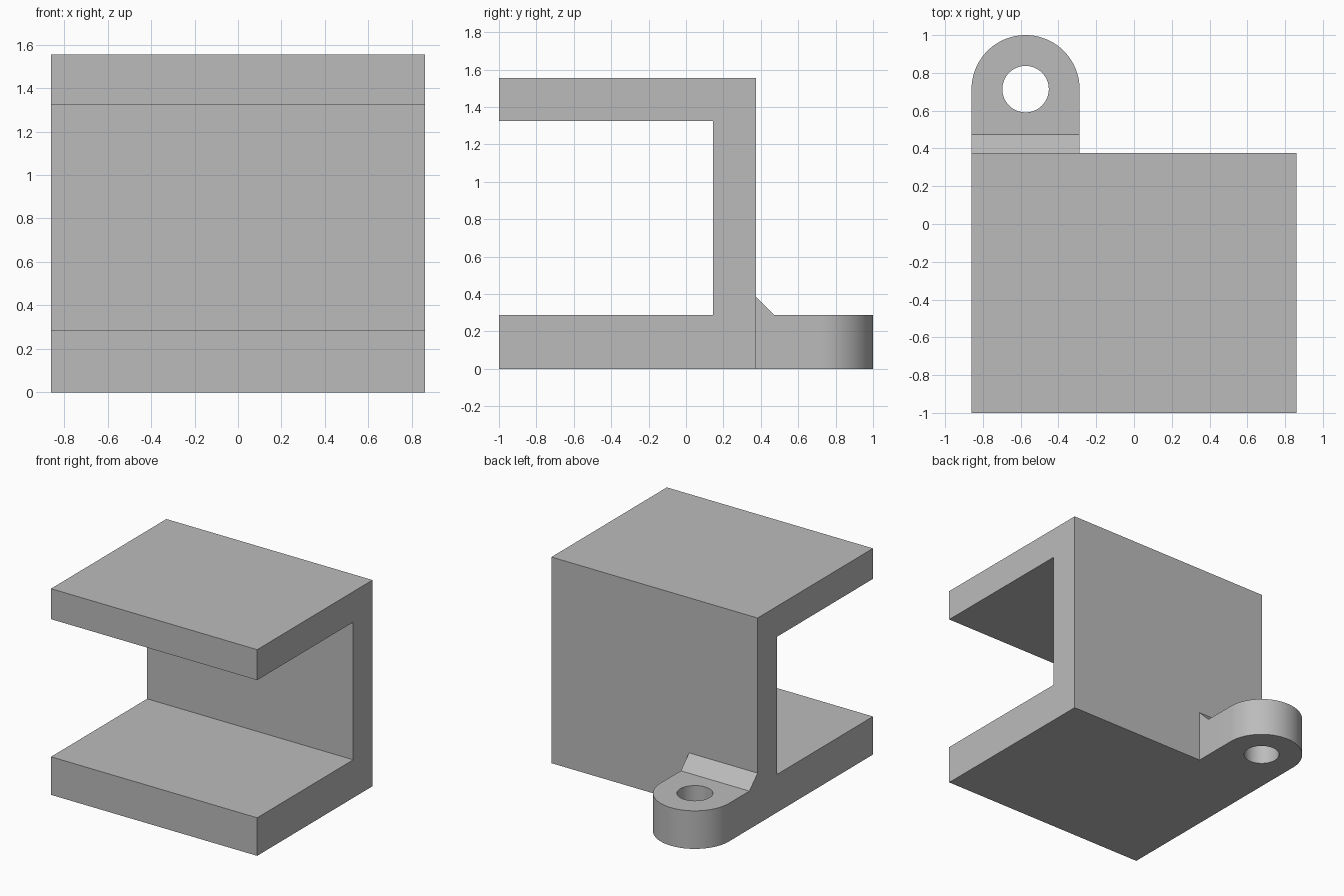
import bpy, bmesh, math
from mathutils import Vector

cube = bpy.data.objects.get("Cube")
if cube:
    bpy.data.objects.remove(cube, do_unlink=True)

# Main sizes
HALF_W, BACK, HEIGHT = 0.86, 0.375, 1.555
FLOOR, CEILING, WALL_FRONT = 0.287, 1.325, 0.145
LUG_R, HOLE_R, SEGMENTS = 0.286, 0.123, 64
LUG_X, LUG_Y = -HALF_W + LUG_R, 1 - LUG_R
CHAMFER = 0.098

grey = bpy.data.materials.new("plain grey")
grey.use_nodes = True
colour = (0.5, 0.5, 0.5, 1)
grey.diffuse_color = colour
grey.node_tree.nodes["Principled BSDF"].inputs["Base Color"].default_value = colour


def prism(name, points, direction):
    """Extrude a closed flat outline along a direction."""
    bm = bmesh.new()
    face = bm.faces.new([bm.verts.new(p) for p in points])
    moved = bmesh.ops.extrude_face_region(bm, geom=[face])["geom"]
    bmesh.ops.translate(bm, vec=Vector(direction),
                        verts=[v for v in moved if isinstance(v, bmesh.types.BMVert)])
    bmesh.ops.recalc_face_normals(bm, faces=bm.faces[:])
    mesh = bpy.data.meshes.new(name)
    bm.to_mesh(mesh)
    bm.free()
    mesh.materials.append(grey)
    obj = bpy.data.objects.new(name, mesh)
    bpy.context.collection.objects.link(obj)
    return obj


def combine(target, other, operation):
    """Apply a boolean and remove the helper."""
    mod = target.modifiers.new(operation.lower(), "BOOLEAN")
    mod.operation, mod.object, mod.solver = operation, other, "EXACT"
    bpy.ops.object.select_all(action="DESELECT")
    bpy.context.view_layer.objects.active = target
    target.select_set(True)
    bpy.ops.object.modifier_apply(modifier=mod.name)
    bpy.data.objects.remove(other, do_unlink=True)


def arc(radius, sweep, z):
    return [(LUG_X + radius * math.cos(sweep * i / SEGMENTS),
             LUG_Y + radius * math.sin(sweep * i / SEGMENTS), z)
            for i in range(SEGMENTS + 1)]


# C-shaped bracket: side profile extruded across the width
profile = [(-1, 0), (BACK, 0), (BACK, HEIGHT), (-1, HEIGHT), (-1, CEILING),
           (WALL_FRONT, CEILING), (WALL_FRONT, FLOOR), (-1, FLOOR)]
bracket = prism("bracket", [(-HALF_W, y, z) for y, z in profile], (2 * HALF_W, 0, 0))

# Rounded lug behind the wall
start = WALL_FRONT + 0.1
outline = arc(LUG_R, math.pi, 0) + [(-HALF_W, start, 0), (-HALF_W + 2 * LUG_R, start, 0)]
lug = prism("lug", outline, (0, 0, FLOOR))

# Sloped fillet between lug and wall
slope = [(start, FLOOR - 0.1), (BACK + CHAMFER, FLOOR - 0.1), (BACK + CHAMFER, FLOOR),
         (BACK, FLOOR + CHAMFER), (start, FLOOR + CHAMFER)]
fillet = prism("fillet", [(-HALF_W, y, z) for y, z in slope], (2 * LUG_R, 0, 0))

# Vertical bolt hole
hole = prism("hole_cutter", arc(HOLE_R, 2 * math.pi, -0.2)[:-1], (0, 0, 1))
hole.hide_render = True

combine(lug, fillet, "UNION")
combine(bracket, lug, "UNION")
combine(bracket, hole, "DIFFERENCE")

# Merge coplanar faces and smooth the round surfaces
bm = bmesh.new()
bm.from_mesh(bracket.data)
bmesh.ops.remove_doubles(bm, verts=bm.verts[:], dist=0.0001)
bmesh.ops.dissolve_limit(bm, angle_limit=math.radians(0.5),
                         verts=bm.verts[:], edges=bm.edges[:])
bm.to_mesh(bracket.data)
bm.free()
bpy.ops.object.shade_smooth_by_angle(angle=math.radians(30))
